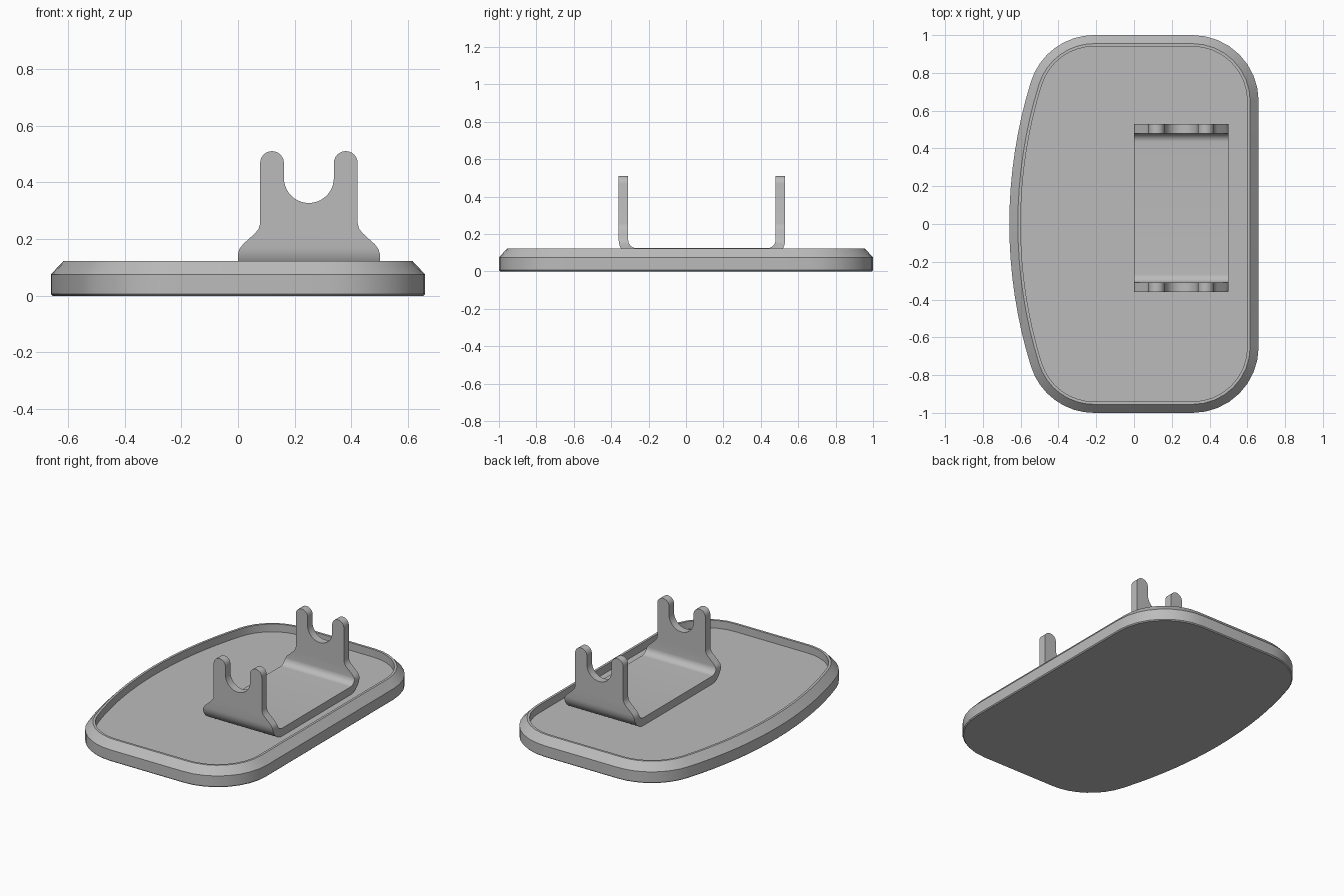
import bpy
import bmesh
from math import sin, cos, pi, sqrt, asin

if "Cube" in bpy.data.objects:
    bpy.data.objects.remove(bpy.data.objects["Cube"])

grey = bpy.data.materials.new("plain grey")
grey.use_nodes = True
grey.diffuse_color = (0.5, 0.5, 0.5, 1)
grey.node_tree.nodes["Principled BSDF"].inputs["Base Color"].default_value = (0.5, 0.5, 0.5, 1)


def arc(cx, cy, r, start, end, steps):
    """Points on an arc, angles in radians."""
    angles = [start + (end - start) * i / steps for i in range(steps + 1)]
    return [(cx + r * cos(a), cy + r * sin(a)) for a in angles]


def loft(name, rings):
    """Closed solid through rings of equal length."""
    bm = bmesh.new()
    loops = [[bm.verts.new(p) for p in ring] for ring in rings]
    n = len(loops[0])
    for low, high in zip(loops, loops[1:]):
        for i in range(n):
            j = (i + 1) % n
            bm.faces.new((low[i], low[j], high[j], high[i]))
    bm.faces.new(loops[0][::-1])
    bm.faces.new(loops[-1])
    bmesh.ops.recalc_face_normals(bm, faces=bm.faces)
    mesh = bpy.data.meshes.new(name)
    bm.to_mesh(mesh)
    bm.free()
    mesh.materials.append(grey)
    obj = bpy.data.objects.new(name, mesh)
    bpy.context.collection.objects.link(obj)
    return obj


def smooth(obj, angle):
    bpy.ops.object.select_all(action="DESELECT")
    obj.select_set(True)
    bpy.context.view_layer.objects.active = obj
    bpy.ops.object.shade_smooth_by_angle(angle=angle)


# Tray outline: straight right side, bowed left side, round corners
HALF_X, CORNER, BOW = 0.66, 0.35, 2.54


def tray_ring(inset, z):
    r = CORNER - inset
    cy = 1 - CORNER
    bow_x = BOW - HALF_X
    left_x = bow_x - sqrt((BOW - CORNER) ** 2 - cy ** 2)
    tilt = asin(cy / (BOW - CORNER))
    pts = arc(HALF_X - CORNER, cy, r, 0, pi / 2, 8)
    pts += arc(left_x, cy, r, pi / 2, pi - tilt, 8)
    pts += arc(bow_x, 0, BOW - inset, pi - tilt, pi + tilt, 16)[1:-1]
    pts += arc(left_x, -cy, r, pi + tilt, 1.5 * pi, 8)
    pts += arc(HALF_X - CORNER, -cy, r, 1.5 * pi, 2 * pi, 8)
    return [(x, y, z) for x, y in pts]


# Tray with bevelled rim and sunken floor
FLOOR, RIM = 0.073, 0.123
tray = loft("tray", [tray_ring(0.006, 0), tray_ring(0, 0.006), tray_ring(0, 0.075),
                     tray_ring(0.045, RIM), tray_ring(0.06, RIM), tray_ring(0.06, FLOOR)])
smooth(tray, 0.4)

# Bent sheet of the cradle, a U seen from the side
FRONT, BACK, THICK, BEND, TOP = -0.36, 0.53, 0.051, 0.095, 0.6


def u_side(offset):
    r = BEND - offset
    z = FLOOR + BEND
    return ([(FRONT + offset, TOP)]
            + arc(FRONT + BEND, z, r, pi, 1.5 * pi, 10)
            + arc(BACK - BEND, z, r, 1.5 * pi, 2 * pi, 10)
            + [(BACK - offset, TOP)])


u_profile = u_side(0) + u_side(THICK)[::-1]
cradle = loft("cradle", [[(x, y, z) for y, z in u_profile] for x in (0, 0.5)])

# Front silhouette of the cradle: flared foot, two prongs, round notch
half = [(-0.001, 0), (-0.001, 0.145), (0.005, 0.165), (0.018, 0.182),
        (0.06, 0.22), (0.073, 0.236), (0.078, 0.255)]
half += arc(0.12, 0.468, 0.042, pi, 0, 12)
half += arc(0.25, 0.415, 0.088, pi, 1.5 * pi, 10)
outline = half + [(0.5 - x, z) for x, z in half[-2::-1]]
cutter = loft("cradle_cutter", [[(x, y, z) for x, z in outline] for y in (-0.7, 0.8)])
cutter.hide_render = True

cut = cradle.modifiers.new("silhouette", "BOOLEAN")
cut.operation = "INTERSECT"
cut.solver = "EXACT"
cut.object = cutter
bpy.ops.object.select_all(action="DESELECT")
cradle.select_set(True)
bpy.context.view_layer.objects.active = cradle
bpy.ops.object.modifier_apply(modifier=cut.name)
bpy.data.objects.remove(cutter)
smooth(cradle, 0.5)
